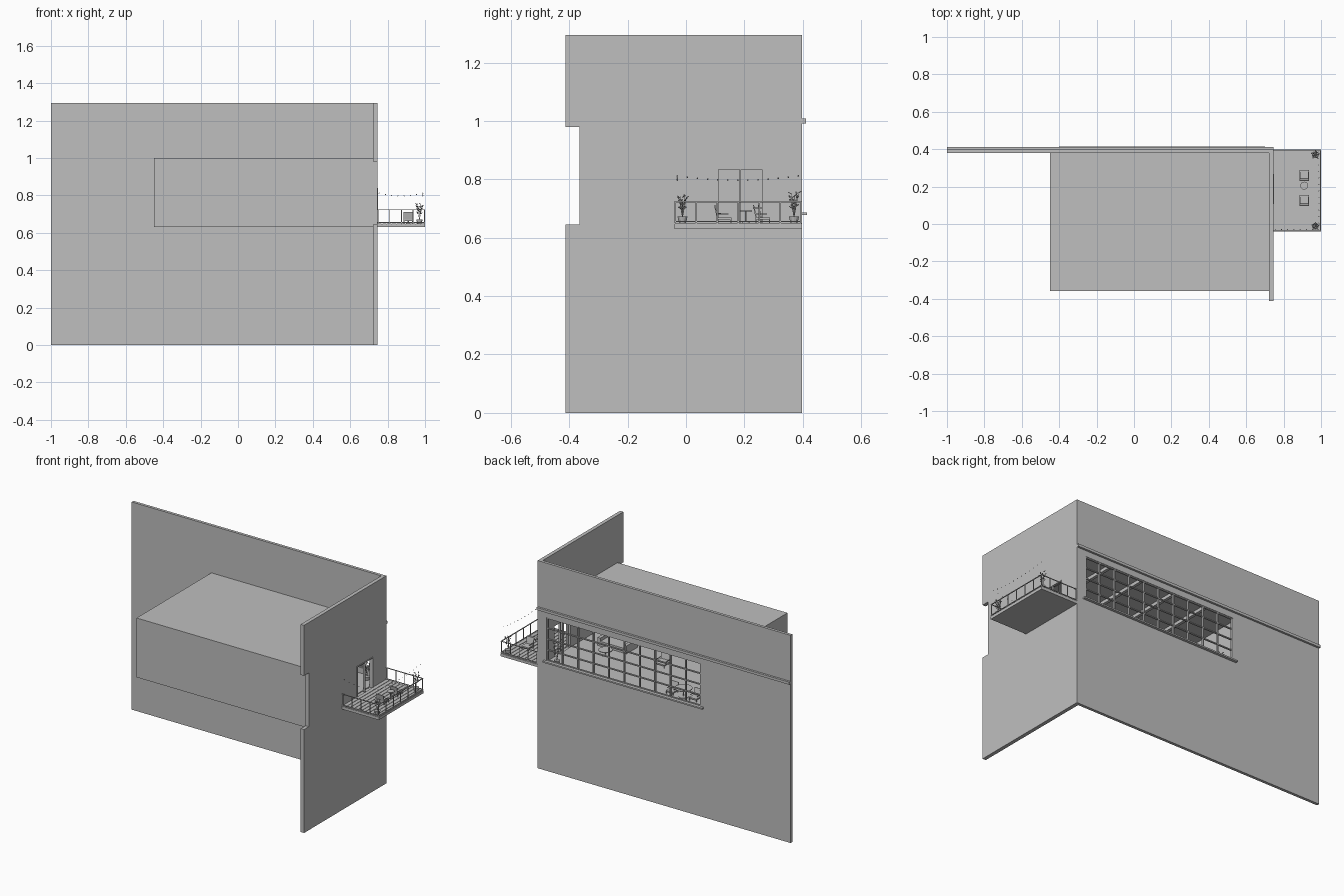
import bpy, bmesh, math, random
from mathutils import Vector, Matrix

cube = bpy.data.objects.get("Cube")
if cube:
    bpy.data.objects.remove(cube, do_unlink=True)
random.seed(4)

GREY = (0.52, 0.52, 0.52, 1)
grey = bpy.data.materials.new("plain grey")
grey.use_nodes = True
grey.diffuse_color = GREY
grey.node_tree.nodes["Principled BSDF"].inputs["Base Color"].default_value = GREY


def finish(name, bm):
    mesh = bpy.data.meshes.new(name)
    bmesh.ops.recalc_face_normals(bm, faces=bm.faces[:])
    bm.to_mesh(mesh)
    bm.free()
    mesh.materials.append(grey)
    obj = bpy.data.objects.new(name, mesh)
    bpy.context.collection.objects.link(obj)
    return obj


def add_box(bm, lo, hi, turn=None):
    lo, hi = Vector(lo), Vector(hi)
    size = hi - lo
    m = Matrix.Translation((lo + hi) / 2)
    if turn:
        m = m @ turn
    bmesh.ops.create_cube(bm, size=1, matrix=m @ Matrix.Diagonal((*size, 1)))


def boxes(name, *pairs):
    bm = bmesh.new()
    for lo, hi in pairs:
        add_box(bm, lo, hi)
    return finish(name, bm)


def add_cone(bm, centre, r1, r2, h, sides=12):
    bmesh.ops.create_cone(bm, cap_ends=True, segments=sides, radius1=r1, radius2=r2, depth=h,
                          matrix=Matrix.Translation(Vector(centre) + Vector((0, 0, h / 2))))


def panel(name, us, zs, holes, place, thick):
    """Wall made of cells between cut lines, leaving the hole cells open."""
    bm = bmesh.new()
    for i in range(len(us) - 1):
        for j in range(len(zs) - 1):
            if (i, j) not in holes:
                corners = ((us[i], zs[j]), (us[i + 1], zs[j]), (us[i + 1], zs[j + 1]), (us[i], zs[j + 1]))
                bm.faces.new([bm.verts.new(place(u, z)) for u, z in corners])
    bmesh.ops.remove_doubles(bm, verts=bm.verts[:], dist=0.0001)
    body = bmesh.ops.extrude_face_region(bm, geom=bm.faces[:])
    verts = [g for g in body["geom"] if isinstance(g, bmesh.types.BMVert)]
    bmesh.ops.translate(bm, verts=verts, vec=thick)
    return finish(name, bm)


# Main walls
TOP, FLOOR = 1.295, 0.65
WX0, WX1, WZ0, WZ1 = -0.38, 0.683, 0.685, 0.955
panel("back_wall", [-1, WX0, WX1, 0.745], [0, WZ0, WZ1, TOP], {(1, 1)},
      lambda u, z: (u, 0.38, z), (0, 0.018, 0))
panel("side_wall", [-0.413, -0.365, 0.107, 0.265, 0.38], [0, 0.645, 0.84, 0.98, TOP],
      {(0, 1), (0, 2), (2, 1)}, lambda u, z: (0.722, u, z), (0.023, 0, 0))
boxes("back_cornice", ((-1, 0.395, 0.992), (0.745, 0.411, 1.008)))
boxes("window_sill", ((-0.4, 0.385, 0.678), (0.7, 0.415, 0.687)))

# Room shell behind the window
boxes("room_floor", ((-0.45, -0.357, 0.63), (0.723, 0.381, FLOOR)))
boxes("room_roof", ((-0.45, -0.357, 0.988), (0.723, 0.381, 1.0)))
boxes("room_front_wall", ((-0.45, -0.357, FLOOR), (0.723, -0.345, 0.988)))
boxes("room_end_wall", ((-0.45, -0.345, FLOOR), (-0.438, 0.381, 0.988)))
boxes("ceiling_beams", *[((x, -0.345, 0.968), (x + 0.018, 0.38, 0.988))
                         for x in (-0.22, 0.01, 0.24, 0.47)])

# Window frame and bars
bars = []
for i in range(11):
    x = WX0 + (WX1 - WX0) * i / 10
    w = 0.007 if i in (0, 10) else 0.0035
    bars.append(((x - w, 0.384, WZ0), (x + w, 0.396, WZ1)))
for j in range(5):
    z = WZ0 + (WZ1 - WZ0) * j / 4
    w = 0.006 if j in (0, 4) else 0.003
    bars.append(((WX0, 0.385, z - w), (WX1, 0.395, z + w)))
boxes("window_bars", *bars)

# Balcony door frame
boxes("door_frame", *[((0.735, y - 0.003, FLOOR), (0.749, y + 0.003, 0.84)) for y in (0.109, 0.186, 0.263)],
      ((0.735, 0.107, 0.834), (0.749, 0.265, 0.84)))

# Balcony slab and deck planks
BX, BY0, BY1 = 1.0, -0.04, 0.398
boxes("balcony_slab", ((0.745, BY0, 0.63), (BX, BY1, 0.647)))
step = (BX - 0.745) / 10
boxes("deck_planks", *[((0.746 + i * step, BY0 + 0.002, 0.646),
                        (0.743 + (i + 1) * step, BY1 - 0.002, FLOOR)) for i in range(10)])

# Railing on three sides
RAIL = 0.725
rails = []
for z in (RAIL, 0.657):
    for y in (BY0 + 0.003, BY1 - 0.003):
        rails.append(((0.745, y - 0.002, z - 0.004), (BX, y + 0.002, z)))
    rails.append(((BX - 0.005, BY0, z - 0.004), (BX, BY1, z)))
for i in range(7):
    y = BY0 + 0.003 + (BY1 - BY0 - 0.006) * i / 6
    rails.append(((BX - 0.005, y - 0.002, FLOOR), (BX - 0.001, y + 0.002, RAIL)))
for i in range(4):
    x = 0.75 + i * 0.062
    for y in (BY0 + 0.003, BY1 - 0.003):
        rails.append(((x - 0.002, y - 0.002, FLOOR), (x + 0.002, y + 0.002, RAIL)))
boxes("balcony_railing", *rails)


# Furniture helpers
def chair(name, x, y, s=0.025):
    bm = bmesh.new()
    add_box(bm, (x - s, y - s, FLOOR + 0.012), (x + s, y + s, FLOOR + 0.02))
    lean = Matrix.Rotation(math.radians(12), 4, "X")
    add_box(bm, (x - s, y - s - 0.004, FLOOR + 0.016), (x + s, y - s, FLOOR + 0.062), lean)
    for dx in (-s, s - 0.004):
        for dy in (-s, s - 0.004):
            add_box(bm, (x + dx, y + dy, FLOOR), (x + dx + 0.004, y + dy + 0.004, FLOOR + 0.013))
        add_box(bm, (x + dx, y - s, FLOOR + 0.03), (x + dx + 0.004, y + s * 0.6, FLOOR + 0.033))
    return finish(name, bm)


def round_table(name, x, y, r, h):
    bm = bmesh.new()
    add_cone(bm, (x, y, FLOOR), r * 0.6, r * 0.6, 0.003, 16)
    add_cone(bm, (x, y, FLOOR), 0.003, 0.003, h, 8)
    add_cone(bm, (x, y, FLOOR + h), r, r, 0.004, 20)
    return finish(name, bm)


def plant(name, x, y, h=0.11):
    bm = bmesh.new()
    add_cone(bm, (x, y, FLOOR), 0.012, 0.017, 0.022)
    for s in range(5):
        a = s * math.tau / 5
        tilt = Vector((math.cos(a) * 0.2, math.sin(a) * 0.2, 1))
        base, length = Vector((x, y, FLOOR + 0.02)), (h - 0.02) * random.uniform(0.75, 1)
        rot = tilt.to_track_quat("Z", "Y").to_matrix().to_4x4()
        bmesh.ops.create_cone(bm, segments=5, radius1=0.0012, radius2=0.0008, depth=length,
                              matrix=Matrix.Translation(base + tilt * length / 2) @ rot)
        # Leaves along each stem
        for k in range(4):
            p = base + tilt * length * (0.45 + 0.17 * k)
            b = a + k * 2.4
            leaf = Matrix.Translation(p + Vector((math.cos(b), math.sin(b), 0.3)) * 0.005)
            leaf = leaf @ Matrix.Rotation(b, 4, "Z") @ Matrix.Rotation(-0.6, 4, "Y")
            bmesh.ops.create_icosphere(bm, subdivisions=1, radius=1,
                                       matrix=leaf @ Matrix.Diagonal((0.008, 0.004, 0.0015, 1)))
    return finish(name, bm)


# Balcony furniture
chair("balcony_chair_front", 0.91, 0.13)
chair("balcony_chair_back", 0.91, 0.263)
round_table("balcony_table", 0.91, 0.205, 0.021, 0.04)
plant("balcony_plant_front", 0.97, -0.012)
plant("balcony_plant_back", 0.97, 0.37)

# String of small bulbs hung round the balcony
bm = bmesh.new()
corners = [(0.755, -0.03), (0.988, -0.03), (0.988, 0.385)]
for (ax, ay), (bx, by), n in zip(corners, corners[1:], (7, 12)):
    for i in range(n + 1):
        t = i / n
        z = 0.812 - 0.06 * t * (1 - t)
        p = (ax + (bx - ax) * t, ay + (by - ay) * t, z)
        bmesh.ops.create_icosphere(bm, subdivisions=1, radius=0.003, matrix=Matrix.Translation(p))
finish("string_lights", bm)

# Room furniture
boxes("sofa", ((0.42, -0.09, FLOOR), (0.6, 0.0, 0.68)), ((0.42, -0.11, FLOOR), (0.6, -0.085, 0.72)),
      ((0.41, -0.11, FLOOR), (0.43, 0.0, 0.7)), ((0.59, -0.11, FLOOR), (0.61, 0.0, 0.7)))
round_table("room_coffee_table", 0.5, 0.08, 0.04, 0.03)
chair("room_armchair", 0.16, 0.0, 0.035)
round_table("dining_table", -0.18, 0.28, 0.05, 0.05)
for side, x in (("left", -0.1), ("right", -0.26)):
    chair("dining_chair_" + side, x, 0.28)
plant("room_plant_left", 0.66, 0.33, 0.14)
plant("room_plant_right", -0.35, 0.33, 0.1)
